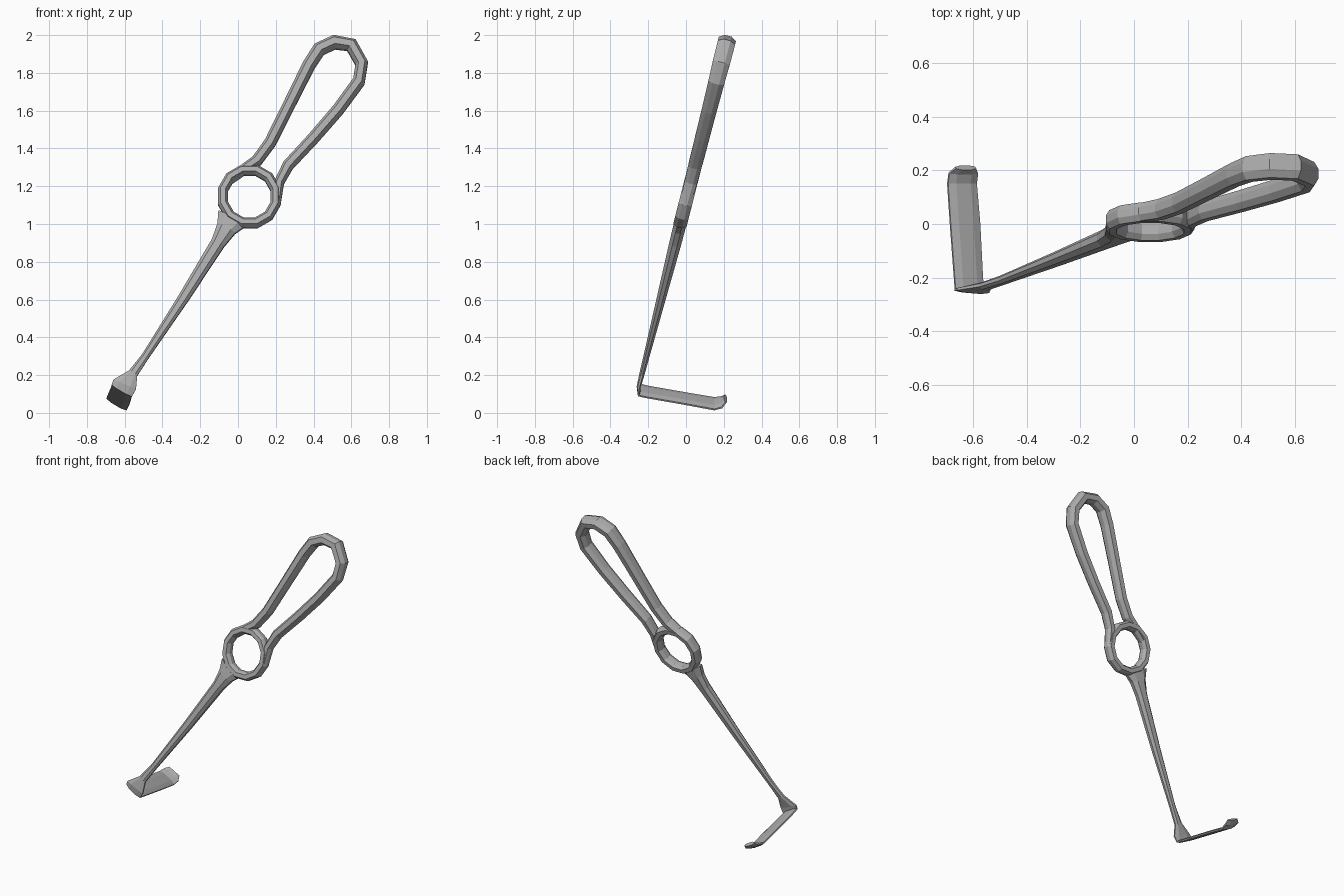
import bpy
import bmesh
import math
from mathutils import Vector

cube = bpy.data.objects.get("Cube")
if cube:
    bpy.data.objects.remove(cube, do_unlink=True)

steel = bpy.data.materials.new("brushed steel")
steel.use_nodes = True
GREY = (0.42, 0.42, 0.42, 1)
steel.diffuse_color = GREY
steel.node_tree.nodes["Principled BSDF"].inputs["Base Color"].default_value = GREY

# Chamfered cross-section: (side, depth) factors
HALF = [(1, -0.4), (1, 0.4), (0.5, 1), (-0.5, 1)]
SECTION = HALF + [(-s, -d) for s, d in HALF]
LEAN = 0.255
FACE = Vector((0, -1, LEAN)).normalized()


def on_plane(x, z):
    """Point on the leaning plane that holds the handle, ring and shank."""
    return Vector((x, LEAN * (z - 1.12), z))


def tangent(points, i, closed):
    n = len(points)
    a = points[(i - 1) % n] if closed else points[max(i - 1, 0)]
    b = points[(i + 1) % n] if closed else points[min(i + 1, n - 1)]
    return (b - a).normalized()


def flat_stations(path, closed=False):
    """Turn (x, z, half width, half depth) rows into loft stations."""
    points = [on_plane(p[0], p[1]) for p in path]
    return [(c, FACE.cross(tangent(points, i, closed)).normalized() * p[2], p[3])
            for i, (c, p) in enumerate(zip(points, path))]


def loft(name, stations, closed=False):
    bm = bmesh.new()
    centres = [s[0] for s in stations]
    rings = []
    for i, (c, side, depth) in enumerate(stations):
        out = side.cross(tangent(centres, i, closed)).normalized() * depth
        rings.append([bm.verts.new(c + side * s + out * d) for s, d in SECTION])
    n, k = len(rings), len(SECTION)
    for i in range(n if closed else n - 1):
        a, b = rings[i], rings[(i + 1) % n]
        for j in range(k):
            m = (j + 1) % k
            bm.faces.new((a[j], a[m], b[m], b[j]))
    if not closed:
        bm.faces.new(rings[0])
        bm.faces.new(rings[-1])
    bmesh.ops.recalc_face_normals(bm, faces=bm.faces)
    mesh = bpy.data.meshes.new(name)
    bm.to_mesh(mesh)
    bm.free()
    mesh.materials.append(steel)
    obj = bpy.data.objects.new(name, mesh)
    bpy.context.collection.objects.link(obj)
    return obj


# Finger ring
ring = []
for i in range(12):
    a = math.tau * (i + 0.5) / 12
    ring.append((0.06 + 0.144 * math.cos(a), 1.145 + 0.144 * math.sin(a), 0.027, 0.036))
loft("finger_ring", flat_stations(ring, True), True)

# Open teardrop handle, both ends blending into the ring
handle = [
    (-0.06, 1.22, 0.022, 0.028), (0.02, 1.28, 0.026, 0.034), (0.10, 1.335, 0.03, 0.037),
    (0.17, 1.43, 0.031, 0.038), (0.27, 1.63, 0.032, 0.04), (0.375, 1.84, 0.034, 0.043),
    (0.43, 1.925, 0.036, 0.046), (0.51, 1.962, 0.036, 0.047), (0.60, 1.947, 0.036, 0.047),
    (0.655, 1.85, 0.034, 0.046), (0.64, 1.755, 0.033, 0.043), (0.53, 1.605, 0.032, 0.04),
    (0.40, 1.455, 0.031, 0.038), (0.265, 1.31, 0.03, 0.036), (0.218, 1.22, 0.026, 0.034),
    (0.205, 1.1, 0.02, 0.028),
]
loft("handle_loop", flat_stations(handle))

# Tapering shank, running on into the bent blade
shank = flat_stations([
    (-0.03, 1.03, 0.085, 0.03), (-0.062, 0.975, 0.054, 0.033), (-0.105, 0.9, 0.038, 0.032),
    (-0.29, 0.605, 0.029, 0.024), (-0.49, 0.3, 0.02, 0.016), (-0.555, 0.21, 0.026, 0.014),
])
blade_edges = [
    ((-0.66, -0.243, 0.175), (-0.54, -0.253, 0.125)),
    ((-0.667, -0.246, 0.152), (-0.56, -0.25, 0.09)),
    ((-0.67, -0.2, 0.14), (-0.565, -0.2, 0.08)),
    ((-0.685, 0, 0.105), (-0.575, 0, 0.045)),
    ((-0.695, 0.15, 0.08), (-0.588, 0.15, 0.017)),
    ((-0.69, 0.19, 0.085), (-0.583, 0.19, 0.028)),
    ((-0.665, 0.21, 0.095), (-0.59, 0.21, 0.055)),
]
blade = []
for left, right in blade_edges:
    left, right = Vector(left), Vector(right)
    blade.append(((left + right) / 2, (left - right) / 2, 0.011))
# Keep the side direction consistent between shank and blade
if blade[0][1].dot(shank[-1][1]) < 0:
    blade = [(c, -s, d) for c, s, d in blade]
loft("shank_and_blade", shank + blade)
